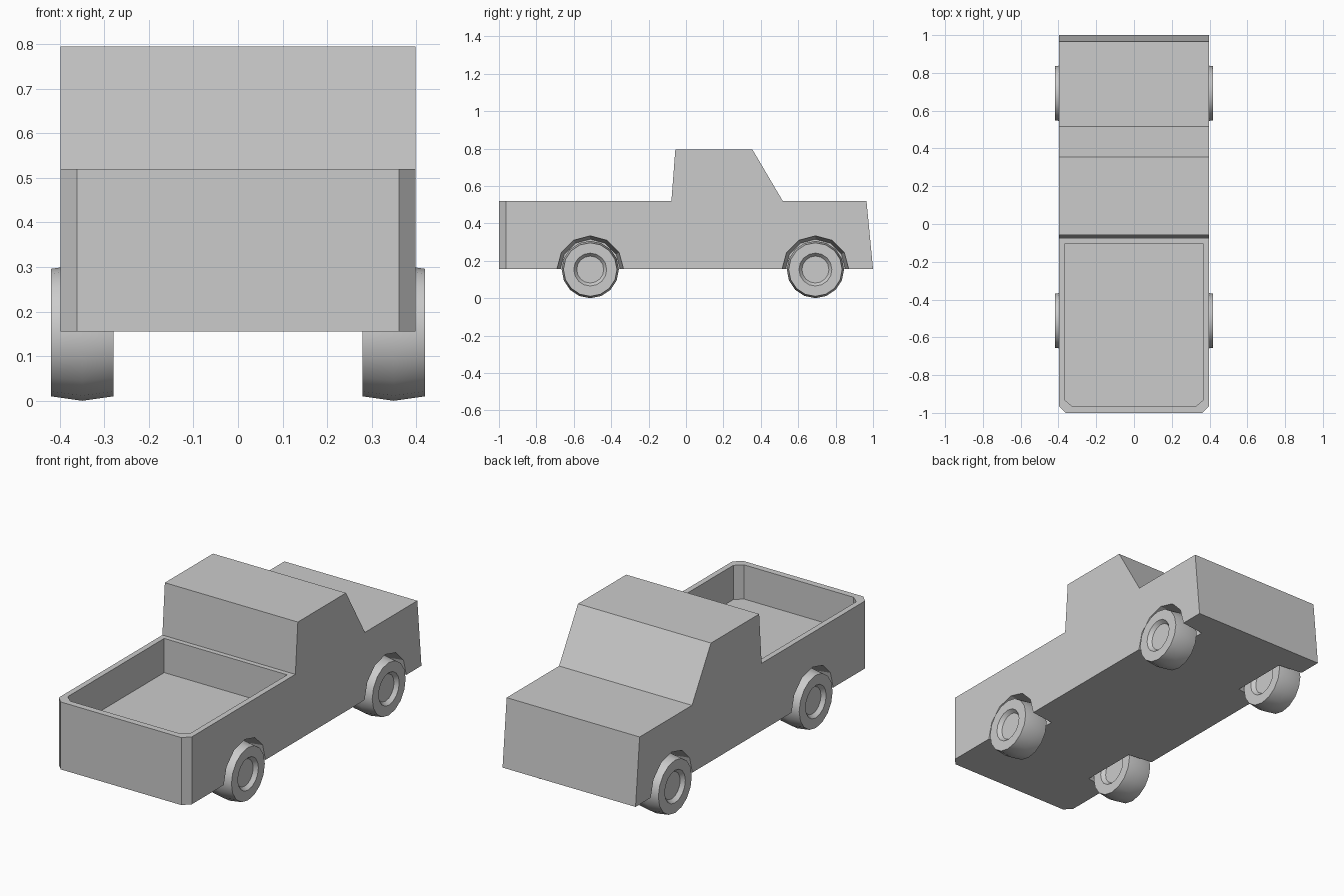
import bpy, bmesh, math
from mathutils import Matrix, Vector

if "Cube" in bpy.data.objects:
    bpy.data.objects.remove(bpy.data.objects["Cube"])

WHEEL_Y = (-0.512, 0.692)
AXLE_Z = 0.153


def make_object(name, bm):
    bmesh.ops.recalc_face_normals(bm, faces=bm.faces[:])
    mesh = bpy.data.meshes.new(name)
    bm.to_mesh(mesh)
    bm.free()
    obj = bpy.data.objects.new(name, mesh)
    bpy.context.collection.objects.link(obj)
    return obj


def prism(points, offset):
    """Closed polygon extruded along an offset vector."""
    bm = bmesh.new()
    face = bm.faces.new([bm.verts.new(p) for p in points])
    ext = bmesh.ops.extrude_face_region(bm, geom=[face], use_keep_orig=True)
    verts = [g for g in ext["geom"] if isinstance(g, bmesh.types.BMVert)]
    bmesh.ops.translate(bm, verts=verts, vec=Vector(offset))
    return bm


def cut(target, cutter):
    mod = target.modifiers.new("cut", 'BOOLEAN')
    mod.operation = 'DIFFERENCE'
    mod.solver = 'EXACT'
    mod.object = cutter
    cutter.hide_render = True
    bpy.context.view_layer.objects.active = target
    bpy.ops.object.modifier_apply(modifier=mod.name)
    bpy.data.objects.remove(cutter)


# Body: side profile extruded across the width
profile = [(-1, 0.155), (-1, 0.52), (-0.078, 0.52), (-0.057, 0.795),
           (0.355, 0.795), (0.517, 0.52), (0.965, 0.52), (1, 0.155)]
bm = prism([(-0.398, y, z) for y, z in profile], (0.796, 0, 0))
# Chamfered upright corners at the tailgate
corners = [e for e in bm.edges
           if all(v.co.y < -0.99 for v in e.verts)
           and abs(e.verts[0].co.x - e.verts[1].co.x) < 0.01]
bmesh.ops.bevel(bm, geom=corners, offset=0.037, segments=1, affect='EDGES')
body = make_object("truck_body", bm)

# Open cargo bed
half = [(0.368, -0.105), (0.368, -0.93), (0.328, -0.965)]
outline = half + [(-x, y) for x, y in reversed(half)]
cut(body, make_object("bed_cutter",
                      prism([(x, y, 0.335) for x, y in outline], (0, 0, 0.4))))

# Wheel arches, narrowing inwards
for side in (-1, 1):
    for y in WHEEL_Y:
        bm = bmesh.new()
        bmesh.ops.create_cone(bm, cap_ends=True, segments=12, radius1=0.16,
                              radius2=0.18, depth=0.15)
        bmesh.ops.transform(bm, verts=bm.verts[:],
                            matrix=Matrix.Translation((side * 0.335, y, 0.155))
                            @ Matrix.Rotation(side * math.pi / 2, 4, 'Y'))
        cut(body, make_object("arch_cutter", bm))


# Wheels: lathed cross-section with crowned tread and recessed hubs
def wheel(name, x, y, segments=16):
    section = [(0.050, 0.072), (0.070, 0.088), (0.070, 0.143), (0, 0.153),
               (-0.070, 0.143), (-0.070, 0.088), (-0.050, 0.072)]
    bm = bmesh.new()
    rings = [[bm.verts.new((dx, r * math.cos(a), r * math.sin(a)))
              for a in (2 * math.pi * i / segments for i in range(segments))]
             for dx, r in section]
    for a, b in zip(rings, rings[1:]):
        for i in range(segments):
            j = (i + 1) % segments
            bm.faces.new((a[i], a[j], b[j], b[i]))
    bm.faces.new(rings[0])
    bm.faces.new(rings[-1])
    obj = make_object(name, bm)
    obj.location = (x, y, AXLE_Z)
    bpy.ops.object.select_all(action='DESELECT')
    obj.select_set(True)
    bpy.context.view_layer.objects.active = obj
    bpy.ops.object.shade_smooth_by_angle(angle=math.radians(30))


for side, side_name in ((-1, "left"), (1, "right")):
    for y, end_name in zip(WHEEL_Y, ("bed", "hood")):
        wheel(f"{end_name}_wheel_{side_name}", side * 0.349, y)
